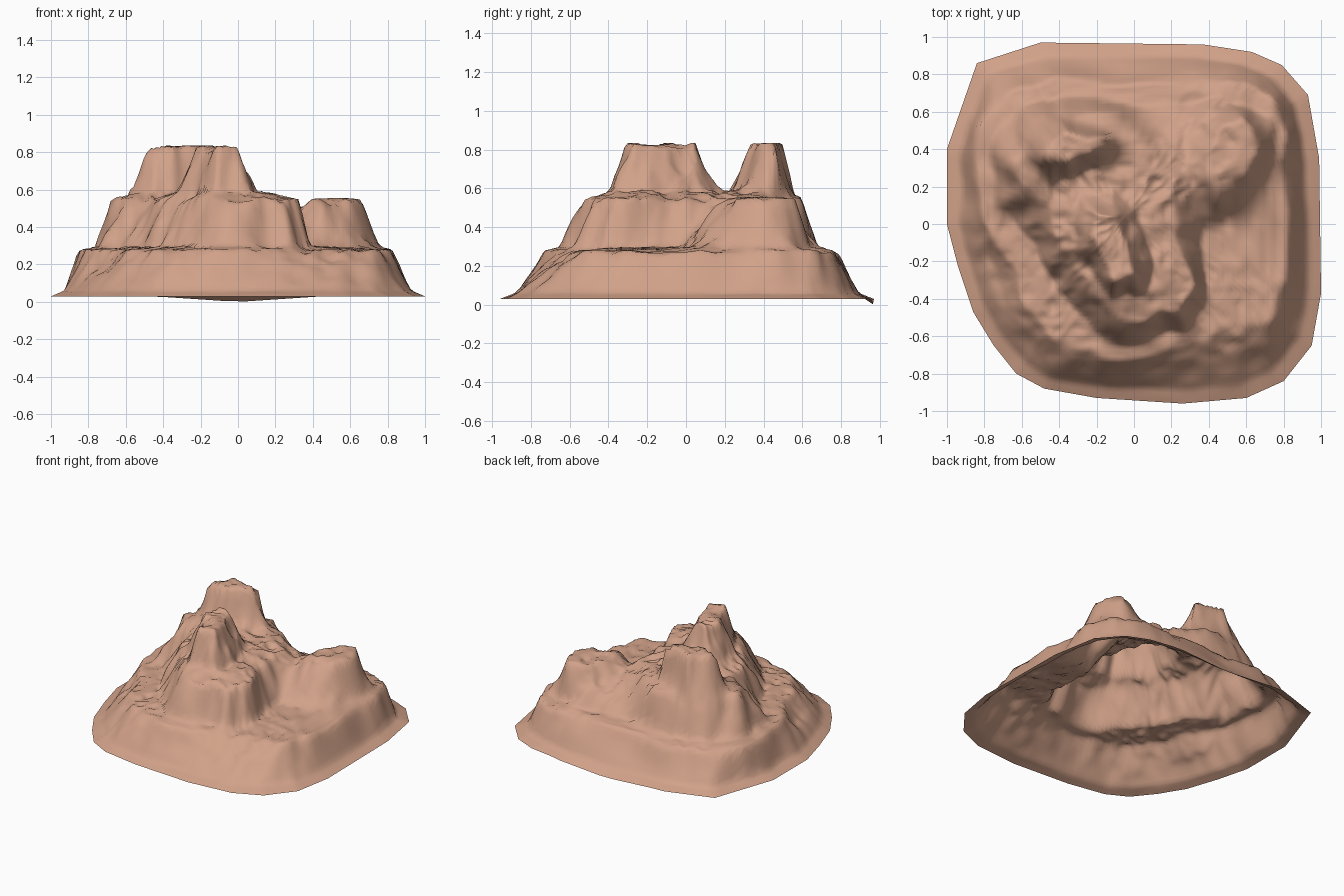
import bpy, bmesh, math
from mathutils import Vector, noise

if "Cube" in bpy.data.objects:
    bpy.data.objects.remove(bpy.data.objects["Cube"])

# Contours of the terraced mountain (one or more loops per level)
outline = [(-.84, .86), (-1, .4), (-1, 0), (-.94, -.23), (-.86, -.47), (-.75, -.65), (-.63, -.8),
           (-.48, -.88), (-.2, -.93), (.26, -.96), (.6, -.93), (.8, -.84), (.95, -.65), (1, -.37),
           (.99, .35), (.93, .69), (.79, .85), (.63, .92), (.37, .96), (-.5, .97)]
low_foot = [(x * .93, y * .93) for x, y in outline]
low_top = [(-.84, .5), (-.86, .25), (-.75, -.1), (-.6, -.4), (-.42, -.62), (-.15, -.73), (.15, -.71),
           (.4, -.58), (.7, -.56), (.79, -.3), (.8, .1), (.82, .45), (.76, .66), (.55, .77),
           (.1, .74), (-.4, .78), (-.7, .7)]
mid_foot = [(-.78, .4), (-.73, .12), (-.56, -.05), (-.48, -.25), (-.3, -.46), (-.1, -.65), (.3, -.57),
            (.39, -.3), (.36, -.05), (.65, .05), (.78, .3), (.74, .55), (.5, .68), (.1, .6),
            (-.2, .68), (-.6, .62)]
mid_top = [(-.7, .35), (-.62, .2), (-.45, .1), (-.38, -.15), (-.2, -.36), (-.03, -.52), (.25, -.48),
           (.31, -.3), (.22, -.05), (.22, .25), (.1, .42), (-.15, .6), (-.5, .53)]
east_top = [(.4, .3), (.47, .17), (.62, .25), (.65, .4), (.55, .56), (.42, .5)]
west_foot = [(-.61, .36), (-.45, .23), (-.15, .28), (-.05, .4), (-.25, .56), (-.48, .52)]
south_foot = [(-.3, .1), (-.31, -.15), (-.12, -.37), (.06, -.37), (.11, -.2), (.03, .1), (-.12, .2)]
west_top = [(-.46, .38), (-.35, .33), (-.2, .38), (-.15, .44), (-.35, .5)]
south_top = [(-.2, .04), (-.23, -.1), (-.1, -.31), (-.02, -.29), (-.03, -.1), (-.11, .03)]

levels = [(.03, [outline]), (.06, [low_foot]), (.28, [low_top]), (.30, [mid_foot]),
          (.55, [mid_top, east_top]), (.595, [west_foot, south_foot]), (.835, [west_top, south_top])]


def signed_distance(x, y, loop):
    """Distance to a loop, negative inside."""
    best, inside = 9.0, False
    for i in range(len(loop)):
        ax, ay = loop[i - 1]
        bx, by = loop[i]
        ex, ey = bx - ax, by - ay
        t = max(0, min(1, ((x - ax) * ex + (y - ay) * ey) / (ex * ex + ey * ey)))
        best = min(best, math.hypot(x - ax - t * ex, y - ay - t * ey))
        if (ay > y) != (by > y) and x < ax + (y - ay) / ey * ex:
            inside = not inside
    return -best if inside else best


def height(x, y, r):
    # Rugged rock: shift the lookup point, fading out at the rim
    fade = max(0, min(1, (1 - r) / .2))
    w = noise.noise_vector(Vector((x * 4, y * 4, 1.3))) * .04
    w += noise.noise_vector(Vector((x * 10, y * 10, 5.1))) * .022
    px, py = x + w.x * fade, y + w.y * fade
    z, a = .03, 0
    for i, (lz, loops) in enumerate(levels):
        d = min(signed_distance(px, py, lp) for lp in loops)
        if d > 0 and i > 0:
            pz = levels[i - 1][0]
            z = pz + (lz - pz) * a / (a + d + 1e-6)
            break
        z, a = lz, max(0, -d)
    # Gullies and notched crests
    n = abs(noise.noise(Vector((x * 7, y * 7, 2.2)))) * .05
    n += abs(noise.noise(Vector((x * 15, y * 15, 8.0)))) * .03
    z -= max(0, n - .008) * fade * min(1, z / .4)
    # Rim dips to the ground at the middle of the back
    if y > .8:
        dip = max(0, 1 - abs(x) / .45) * max(0, (r - .9) / .1)
        z -= .03 * dip
    return z


# Mountain shell: rings of the outline shrinking to the centre, open below
SUB, RINGS = 8, 56
rim = []
for i in range(len(outline)):
    a, b = Vector(outline[i]), Vector(outline[(i + 1) % len(outline)])
    rim += [a.lerp(b, k / SUB) for k in range(SUB)]
centre = Vector((-.05, .05))
bm = bmesh.new()
rows = []
for j in range(RINGS):
    r = 1 - j / RINGS
    row = []
    for p in rim:
        q = centre.lerp(p, r)
        row.append(bm.verts.new((q.x, q.y, height(q.x, q.y, r))))
    rows.append(row)
n = len(rim)
for lo, hi in zip(rows, rows[1:]):
    for i in range(n):
        k = (i + 1) % n
        bm.faces.new((lo[i], lo[k], hi[k], hi[i]))
tip = bm.verts.new((centre.x, centre.y, height(centre.x, centre.y, 0)))
for i in range(n):
    bm.faces.new((rows[-1][i], rows[-1][(i + 1) % n], tip))
for f in bm.faces:
    f.smooth = True
mesh = bpy.data.meshes.new("mountain")
bm.to_mesh(mesh)
bm.free()
mountain = bpy.data.objects.new("mountain", mesh)
bpy.context.collection.objects.link(mountain)

# Clay-coloured rock
mat = bpy.data.materials.new("clay_rock")
mat.diffuse_color = (.64, .36, .25, 1)
mat.use_nodes = True
mat.node_tree.nodes["Principled BSDF"].inputs["Base Color"].default_value = mat.diffuse_color
mesh.materials.append(mat)
